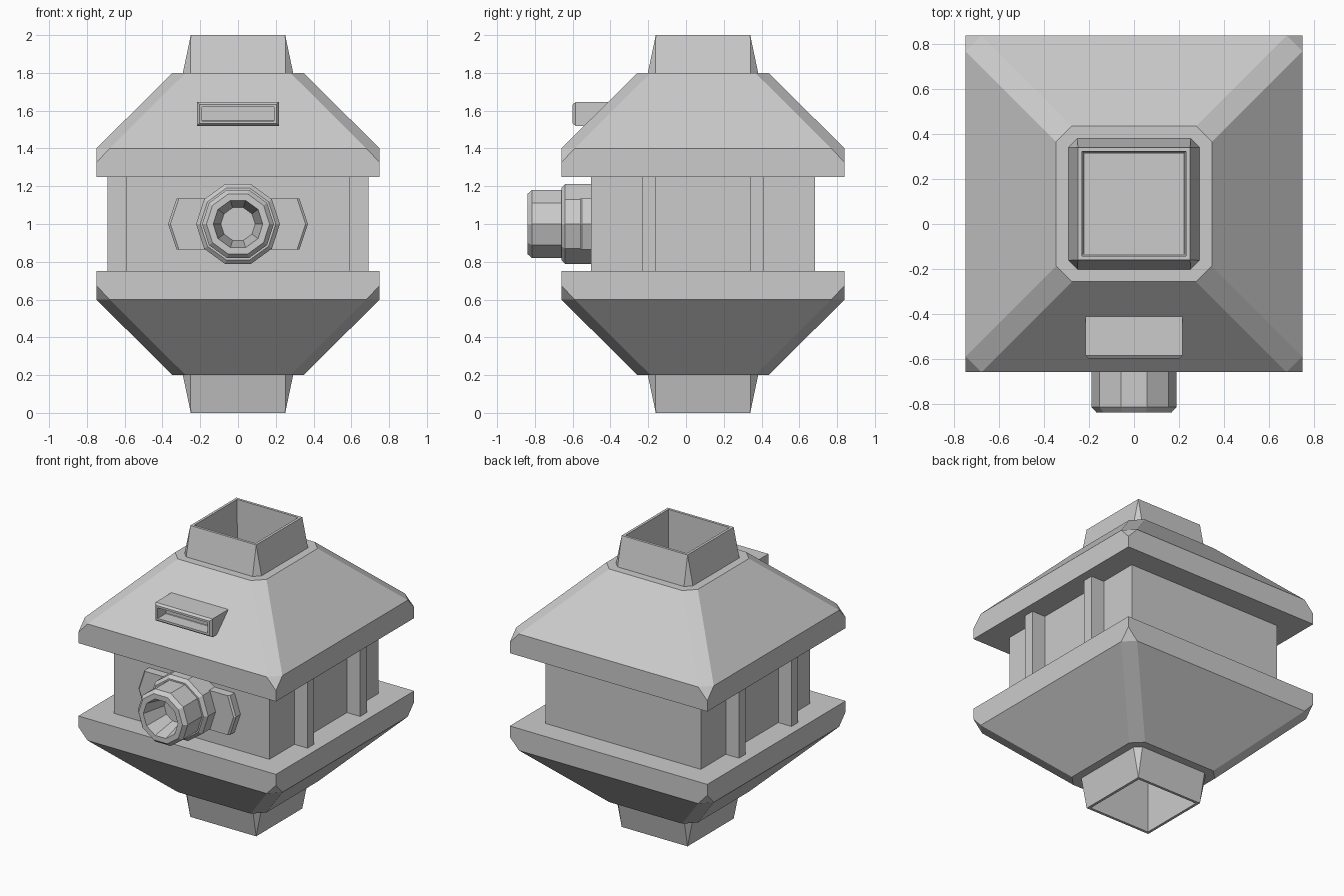
import bpy, bmesh, math
from mathutils import Vector

if "Cube" in bpy.data.objects:
    bpy.data.objects.remove(bpy.data.objects["Cube"])

CY = 0.09  # centre of the house in y


def finish(bm, name):
    bmesh.ops.recalc_face_normals(bm, faces=bm.faces)
    me = bpy.data.meshes.new(name)
    bm.to_mesh(me)
    bm.free()
    ob = bpy.data.objects.new(name, me)
    bpy.context.collection.objects.link(ob)
    return ob


def hull(points):
    """Convex solid around the points, with flat faces merged."""
    bm = bmesh.new()
    for p in points:
        bm.verts.new(p)
    bmesh.ops.convex_hull(bm, input=bm.verts[:])
    bmesh.ops.dissolve_limit(bm, angle_limit=0.01, verts=bm.verts[:], edges=bm.edges[:])
    bmesh.ops.recalc_face_normals(bm, faces=bm.faces)
    return bm


def facing(bm, d):
    d = Vector(d)
    return max((f for f in bm.faces if f.normal.dot(d) > 0.99),
               key=lambda f: f.calc_center_median().dot(d))


def pit(bm, face, rim, taper, depth):
    """Leave a rim, then sink the middle of the face."""
    bmesh.ops.inset_region(bm, faces=[face], thickness=rim, use_even_offset=True)
    r = bmesh.ops.extrude_discrete_faces(bm, faces=[face])
    f = r["faces"][0]
    n = f.normal.copy()
    c = f.calc_center_median()
    half = max((v.co - c).length for v in f.verts)
    for v in f.verts:
        v.co = c + (v.co - c) * (1 - taper / half) - n * depth


def square(h, z):
    return [(x * h, CY + y * h, z) for x in (-1, 1) for y in (-1, 1)]


def octagon(h, cut, z):
    return [p for x in (-1, 1) for y in (-1, 1)
            for p in ((x * h, CY + y * (h - cut), z), (x * (h - cut), CY + y * h, z))]


def box(name, x0, x1, y0, y1, z0, z1):
    return finish(hull([(x, y, z) for x in (x0, x1) for y in (y0, y1) for z in (z0, z1)]), name)


def ring(r, y, n=10):
    return [(r * math.cos(math.tau * i / n), y, 1 + r * math.sin(math.tau * i / n)) for i in range(n)]


# Roof and mirrored base, each with a hollow square spout
for s, roof_name, spout_name in ((1, "roof", "chimney"), (-1, "base", "lower_spout")):
    up = (0, 0, s)
    z = lambda h: 1 + s * h
    bm = hull(square(0.75, z(0.25)) + square(0.75, z(0.325))
              + octagon(0.75, 0.07, z(0.4)) + octagon(0.347, 0.07, z(0.8)))
    top = facing(bm, up)
    bmesh.ops.inset_region(bm, faces=[top], thickness=0.08, use_even_offset=True)
    bmesh.ops.delete(bm, geom=[top], context='FACES')
    finish(bm, roof_name)

    bm = hull(octagon(0.292, 0.04, z(0.8)) + square(0.25, z(1.0)))
    bmesh.ops.delete(bm, geom=[facing(bm, (0, 0, -s))], context='FACES')
    pit(bm, facing(bm, up), 0.018, 0.012, 0.5)
    finish(bm, spout_name)

# House body
box("house_body", -0.59, 0.59, CY - 0.592, CY + 0.592, 0.75, 1.25)

# Side posts
for sx in (-1, 1):
    for sy in (-1, 1):
        yc = CY + sy * 0.285
        box("side_post", *sorted((sx * 0.58, sx * 0.69)), yc - 0.036, yc + 0.036, 0.75, 1.25)

# Back plate with pointed ends
plate = []
for sx in (-1, 1):
    for x, h in ((0.325, 0.135), (0.37, 0.0)):
        for sz in (-1, 1):
            plate += [(sx * x, -0.48, 1 + sz * h), (sx * x, -0.55, 1 + sz * h),
                      (sx * (x - 0.012), -0.56, 1 + sz * h)]
finish(hull(plate), "entrance_plate")

# Entrance collar and hollow barrel
finish(hull(ring(0.222, -0.48) + ring(0.222, -0.64) + ring(0.2, -0.66)), "entrance_collar")
bm = hull(ring(0.19, -0.5) + ring(0.19, -0.815) + ring(0.167, -0.84))
pit(bm, facing(bm, (0, -1, 0)), 0.034, 0.04, 0.17)
finish(bm, "entrance_barrel")

# Slotted vent hood on the roof front
vent = []
for sx in (-1, 1):
    vent += [(sx * x, y, zz) for x, y, a, b in ((0.216, -0.40, 1.52, 1.645), (0.216, -0.585, 1.52, 1.645),
                                               (0.204, -0.6, 1.532, 1.633)) for zz in (a, b)]
bm = hull(vent)
pit(bm, facing(bm, (0, -1, 0)), 0.014, 0.0, 0.09)
finish(bm, "roof_vent")
